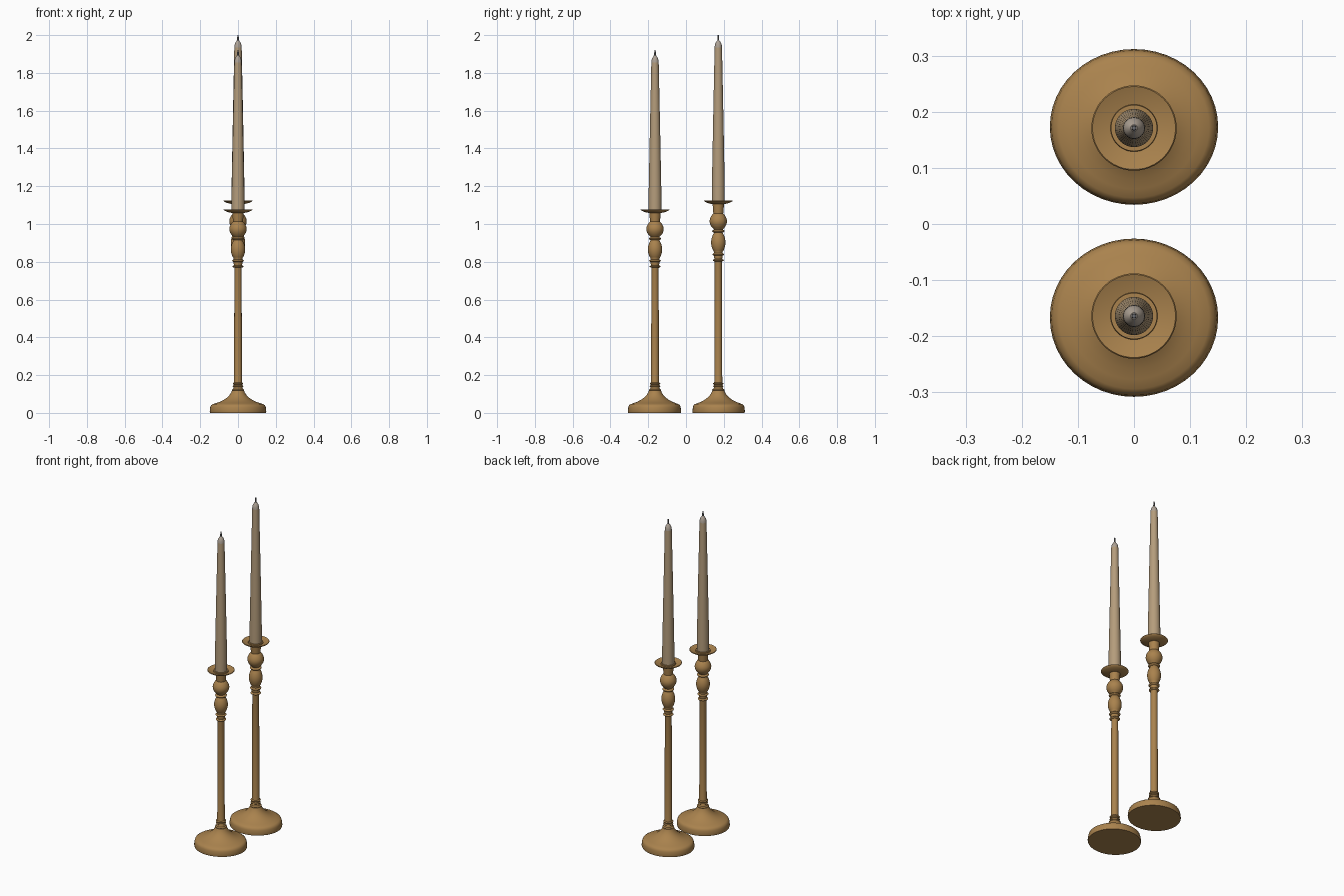
import bpy, bmesh, math

if "Cube" in bpy.data.objects:
    bpy.data.objects.remove(bpy.data.objects["Cube"])

def material(name, rgb):
    m = bpy.data.materials.new(name)
    m.diffuse_color = (*rgb, 1)
    m.use_nodes = True
    m.node_tree.nodes["Principled BSDF"].inputs["Base Color"].default_value = m.diffuse_color
    return m

BRASS = material("aged brass", (0.40, 0.225, 0.075))
WAX = material("beige wax", (0.46, 0.335, 0.20))
TIP = material("pale grey wax", (0.42, 0.36, 0.30))
WICK = material("grey wick", (0.16, 0.16, 0.17))
SEG = 48

def finish(name, bm, mat, angle=40):
    bmesh.ops.recalc_face_normals(bm, faces=bm.faces[:])
    me = bpy.data.meshes.new(name)
    bm.to_mesh(me)
    bm.free()
    me.materials.append(mat)
    ob = bpy.data.objects.new(name, me)
    bpy.context.collection.objects.link(ob)
    bpy.ops.object.select_all(action='DESELECT')
    ob.select_set(True)
    bpy.context.view_layer.objects.active = ob
    bpy.ops.object.shade_smooth_by_angle(angle=math.radians(angle))
    return ob

def lathe(name, profile, y, mat, flat=None, dy=0.0):
    """Revolve (r, z) points; flat gives a y squash that grows with radius."""
    bm = bmesh.new()
    rings = []
    for r, z in profile:
        k = 1.0 if flat is None else 1 - (1 - flat) * (r / 0.15) ** 2
        s = 0 if flat is None else dy * (r / 0.15) ** 2
        rings.append([bm.verts.new((r * math.cos(a), y + s + r * k * math.sin(a), z))
                      for a in (2 * math.pi * i / SEG for i in range(SEG))])
    for a, b in zip(rings, rings[1:]):
        for i in range(SEG):
            j = (i + 1) % SEG
            bm.faces.new((a[i], a[j], b[j], b[i]))
    bm.faces.new(rings[0])
    bm.faces.new(rings[-1])
    return finish(name, bm, mat)

def bulge(z0, z1, r0, r1, n=8):
    """Rounded moulding swelling from r0 to r1 and back."""
    return [(r0 + (r1 - r0) * math.sin(math.pi * i / n) ** 0.8, z0 + (z1 - z0) * i / n)
            for i in range(n + 1)]

def candlestick(side, y, flat, dy, s, pan_z, top):
    # oval foot with a concave shoulder
    foot = [(0.148, 0.0), (0.15, 0.008), (0.147, 0.03), (0.143, 0.04), (0.134, 0.046),
            (0.115, 0.052), (0.095, 0.059), (0.075, 0.069), (0.058, 0.081),
            (0.045, 0.094), (0.036, 0.108), (0.032, 0.118)]
    lathe(side + "_foot", foot, y, BRASS, flat, dy)
    # turned stem with lower rings, slim shaft, upper rings and two bulbs
    stem = [(0.03, 0.115)] + bulge(0.117, 0.127, 0.026, 0.033, 6)
    stem += [(0.024, 0.133)] + bulge(0.137, 0.145, 0.023, 0.028, 6)
    stem += bulge(0.15, 0.16, 0.022, 0.028, 6) + [(0.021, 0.165)]
    up = [(0.019, 0.765)] + bulge(0.769, 0.781, 0.02, 0.029, 6)
    up += [(0.023, 0.79)] + bulge(0.798, 0.811, 0.023, 0.031, 6)
    up += bulge(0.818, 0.913, 0.023, 0.038, 12)
    up += bulge(0.915, 0.930, 0.023, 0.033, 6)
    up += bulge(0.934, 1.012, 0.026, 0.046, 12)
    up += [(0.027, 1.02), (0.029, 1.045), (0.031, 1.066)]
    stem += [(r, z * s) for r, z in up]
    lathe(side + "_stem", stem, y, BRASS)
    # shallow drip pan
    p = pan_z
    lathe(side + "_drip_pan", [(0.03, p - 0.012), (0.045, p - 0.009), (0.062, p - 0.004),
          (0.074, p + 0.003), (0.076, p + 0.006), (0.074, p + 0.008), (0.06, p + 0.003),
          (0.042, p - 0.001), (0.041, p + 0.005), (0.036, p + 0.005)], y, BRASS)
    # tapered candle, its pointed tip and the wick
    t = top - 0.065
    lathe(side + "_candle", [(0.034, p), (0.034, p + 0.08), (0.027, (p + t) / 2 + 0.04),
                             (0.0195, t)], y, WAX)
    lathe(side + "_candle_tip", [(0.0195, t), (0.0185, t + 0.012), (0.015, t + 0.023),
                                 (0.010, t + 0.031), (0.006, t + 0.037)], y, TIP)
    lathe(side + "_wick", [(0.005, t + 0.034), (0.0042, t + 0.05), (0.0035, top)], y, WICK)

candlestick("short", -0.164, 0.94, -0.003, 1.0, 1.07, 1.92)
candlestick("tall", 0.171, 0.925, 0.002, 1.043, 1.117, 2.0)
